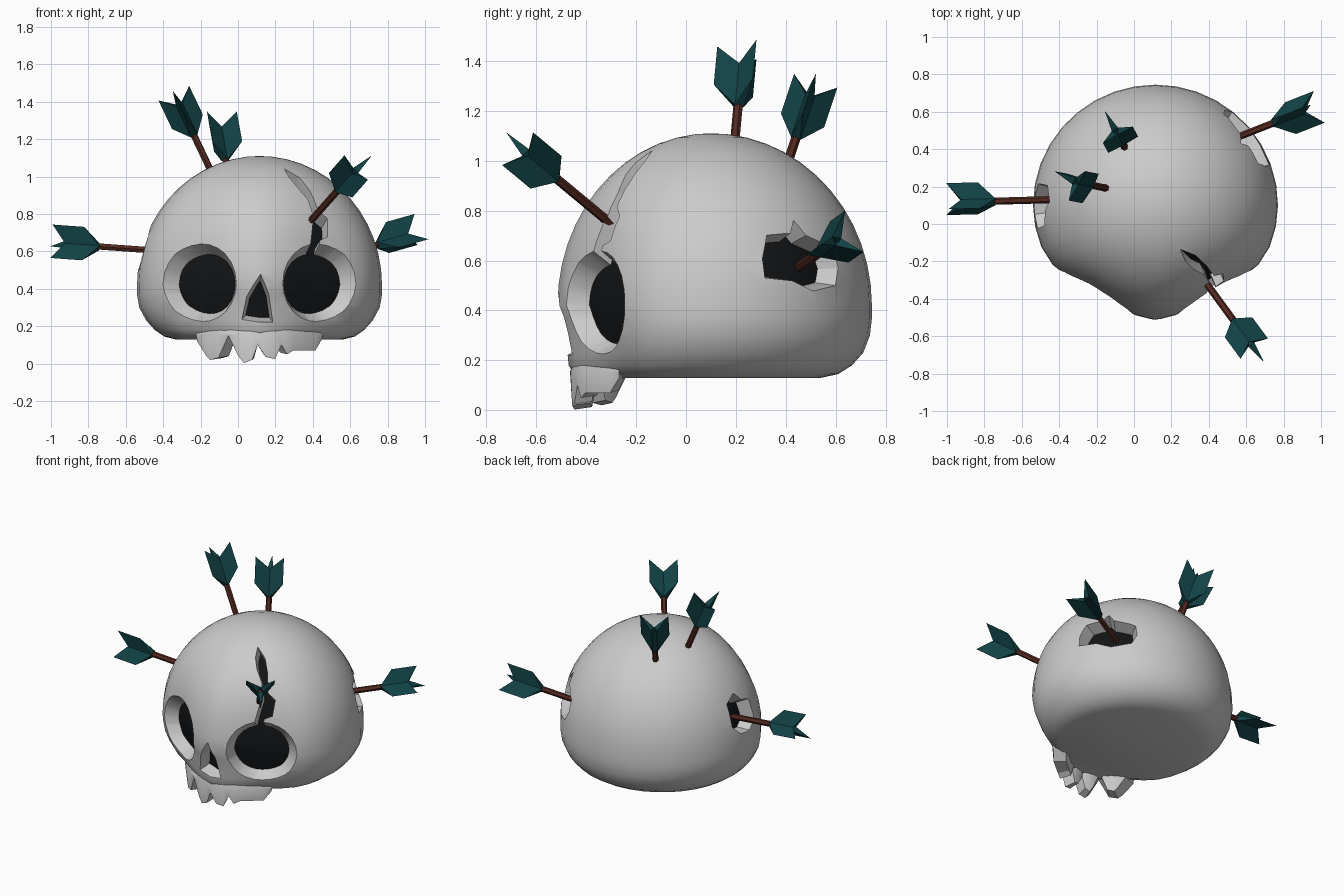
import bpy, bmesh, math
from mathutils import Vector

if "Cube" in bpy.data.objects:
    bpy.data.objects.remove(bpy.data.objects["Cube"])

CX, CY = 0.115, 0.1          # skull axis


def material(name, rgb):
    m = bpy.data.materials.new(name)
    m.diffuse_color = (*rgb, 1)
    m.use_nodes = True
    m.node_tree.nodes["Principled BSDF"].inputs["Base Color"].default_value = m.diffuse_color
    return m


GREEN = material("feather_green", (0.006, 0.055, 0.06))
BROWN = material("shaft_brown", (0.09, 0.022, 0.014))
BLACK = material("inner_black", (0.006, 0.007, 0.008))


def make(name, verts, faces, mat=None, smooth=None):
    bm = bmesh.new()
    vs = [bm.verts.new(v) for v in verts]
    for f in faces:
        bm.faces.new([vs[i] for i in f])
    bmesh.ops.recalc_face_normals(bm, faces=bm.faces)
    me = bpy.data.meshes.new(name)
    bm.to_mesh(me)
    bm.free()
    ob = bpy.data.objects.new(name, me)
    bpy.context.collection.objects.link(ob)
    if mat:
        me.materials.append(mat)
    if smooth:
        shade(ob, smooth)
    return ob


def activate(ob):
    bpy.ops.object.select_all(action='DESELECT')
    ob.select_set(True)
    bpy.context.view_layer.objects.active = ob


def shade(ob, deg):
    activate(ob)
    bpy.ops.object.shade_smooth_by_angle(angle=math.radians(deg))


# Cranium rings: (z, half width, front depth, back depth)
rings = [(0.13, .45, .53, .44), (0.145, .51, .55, .51), (0.18, .56, .57, .565),
         (0.23, .605, .575, .61), (0.3, .643, .585, .637), (0.37, .655, .60, .645)]
for a in range(0, 85, 7):
    c = math.cos(math.radians(a))
    rings.append((0.42 + 0.69 * math.sin(math.radians(a)), .655 * c, .615 * c, .645 * c))


def cranium(name, scale=1, mat=None):
    n, verts, faces = 36, [], []
    for z, w, f, b in rings:
        for i in range(n):
            t = math.tau * i / n
            c, s = math.cos(t), math.sin(t)
            # face narrows to a blunt wedge, cheeks and crown stay round
            wedge = min(1, max(0, (math.degrees(math.asin(min(1, abs(s)))) - 25) / 28))
            p = 2 - 0.5 * wedge * (1 - 2 * max(0, z - 0.6)) if s < 0 else 2
            d = f if s < 0 else b
            r = (abs(c / w) ** p + abs(s / d) ** p) ** (-1 / p)
            verts.append((CX + scale * r * c, CY + scale * r * s, 0.45 + scale * (z - 0.45)))
    m = len(rings)
    for k in range(m - 1):
        for i in range(n):
            j = (i + 1) % n
            faces.append((k * n + i, k * n + j, (k + 1) * n + j, (k + 1) * n + i))
    faces.append(range(n))
    verts.append((CX, CY, 0.45 + scale * 0.66))
    faces += [((m - 1) * n + i, (m - 1) * n + (i + 1) % n, m * n) for i in range(n)]
    return make(name, verts, faces, mat)


skull = cranium("cranium")
core = cranium("dark_inside", 0.86, BLACK)
shade(core, 40)


def cut(loop, direction, taper, out=0.15, depth=0.16):
    """Carve a tapering pit whose rim is the given 3D loop."""
    d = Vector(direction).normalized()
    loop = [Vector(p) for p in loop]
    c = sum(loop, Vector()) / len(loop)
    n = len(loop)
    verts = [c + (p - c) * (1 + taper * h) + d * h for h in (out, -depth) for p in loop]
    faces = [range(n), range(n, 2 * n)]
    faces += [(i, (i + 1) % n, n + (i + 1) % n, n + i) for i in range(n)]
    tool = make("cutter", verts, faces)
    tool.hide_render = True
    mod = skull.modifiers.new("cut", 'BOOLEAN')
    mod.operation, mod.solver, mod.object = 'DIFFERENCE', 'EXACT', tool
    activate(skull)
    bpy.ops.object.modifier_apply(modifier=mod.name)
    bpy.data.objects.remove(tool)


# Eye sockets, mirrored about the skull axis
for s in (-1, 1):
    loop = []
    for i in range(24):
        t = math.tau * i / 24
        dx = 0.325 + 0.2 * math.cos(t)
        loop.append((CX + s * dx, -0.475 + 0.55 * (dx - 0.115), 0.43 + 0.225 * math.sin(t)))
    cut(loop, (s * 0.55, -0.83, 0.1), 3)

# Nose opening
nose = [(.12, .47), (.165, .37), (.195, .21), (.01, .225), (.045, .36)]
cut([(x, -0.49, z) for x, z in nose], (0, -1, 0), 2.8)

# Crack above the eye
crack = [(.25, 1.05), (.27, .98), (.31, .92), (.37, .86), (.40, .78), (.39, .58), (.45, .6),
         (.45, .68), (.5, .71), (.49, .8), (.43, .82), (.385, .92), (.33, 1.0)]
cut([(x, -0.4 + 0.6 * (z - 0.62), z) for x, z in crack], (.25, -.65, .6), 0.8)

# Broken hole at the back right
hole = [(.32, .53), (.31, .61), (.33, .71), (.42, .71), (.44, .77), (.48, .7),
        (.6, .65), (.62, .57), (.6, .5), (.5, .48), (.42, .52)]
cut([(.72 - .79 * (y - .32) - .25 * (z - .6), y, z) for y, z in hole], (.77, .61, .15), 2.5)

# Broken hole on the left
hole = [(-.03, .55), (.05, .5), (.15, .51), (.22, .58), (.21, .73), (.12, .77),
        (.07, .71), (-.01, .69)]
cut([(-.555 + .35 * (z - .5), y, z) for y, z in hole], (-.93, 0, .3), 2.5)
shade(skull, 32)

# Upper jaw: curved wall with jagged teeth along the bottom
teeth = [(-.225, .12), (-.175, .04), (-.155, .02), (-.11, .03), (-.055, .15), (0, .04),
         (.03, .003), (.075, .02), (.105, .1), (.15, .035), (.2, .025), (.235, .1),
         (.265, .05), (.3, .07), (.42, .07), (.455, .13)]
verts, faces = [], []
for x, zb in teeth:
    outer = Vector((x, -0.465 + 0.19 * ((x - CX) / 0.335) ** 2, 0))
    mid = Vector((CX, -0.17, 0))
    for f, z in ((0.1, 0.22), (0, 0.155), (0.02, zb), (0.27, zb + 0.01), (0.4, 0.2)):
        p = outer.lerp(mid, f)
        verts.append((p.x, p.y, z))
n = len(teeth)
for k in range(n - 1):
    for i in range(5):
        j = (i + 1) % 5
        faces.append((k * 5 + i, k * 5 + j, k * 5 + 5 + j, k * 5 + 5 + i))
faces += [range(5), range(5 * n - 5, 5 * n)]
make("upper_jaw_teeth", verts, faces, smooth=30)


def arrow(name, base, tail, roll):
    base, tail = Vector(base), Vector(tail)
    d = (tail - base).normalized()
    length = (tail - base).length
    q = d.to_track_quat('Z', 'Y')

    def place(r, ang, t):
        return base + q @ Vector((r * math.cos(ang), r * math.sin(ang), t))

    # Shaft
    end = length - 0.14
    verts = [place(0.019, math.tau * i / 6, t) for t in (0, end) for i in range(6)]
    faces = [range(6), range(6, 12)]
    faces += [(i, (i + 1) % 6, 6 + (i + 1) % 6, 6 + i) for i in range(6)]
    make(name + "_shaft", verts, faces, BROWN)

    # Three wedge-shaped feathers with a notched tail
    verts, faces = [], []
    for k in range(3):
        a = math.radians(roll + 120 * k)
        o = len(verts)
        for side in (-1, 1):
            verts += [place(0.022, a + side * 1.05, length - 0.26),
                      place(0.022, a + side * 1.05, length - 0.075)]
        verts += [place(0.105, a, length - 0.17), place(0.105, a, length)]
        faces += [[o + i for i in f] for f in
                  ((0, 4, 5, 1), (2, 3, 5, 4), (0, 2, 4), (1, 5, 3), (0, 1, 3, 2))]
    make(name + "_feathers", verts, faces, GREEN)


arrow("left_arrow", (-.45, .13, .605), (-1.0, .115, .645), 70)
arrow("right_arrow", (.53, .455, .575), (.975, .63, .70), 80)
arrow("crack_arrow", (.36, -.28, .73), (.66, -.69, 1.07), 30)
arrow("top_arrow_front", (-.14, .19, 1.02), (-.345, .23, 1.45), 10)
arrow("top_arrow_back", (-.05, .41, 1.0), (-.11, .52, 1.33), 30)
